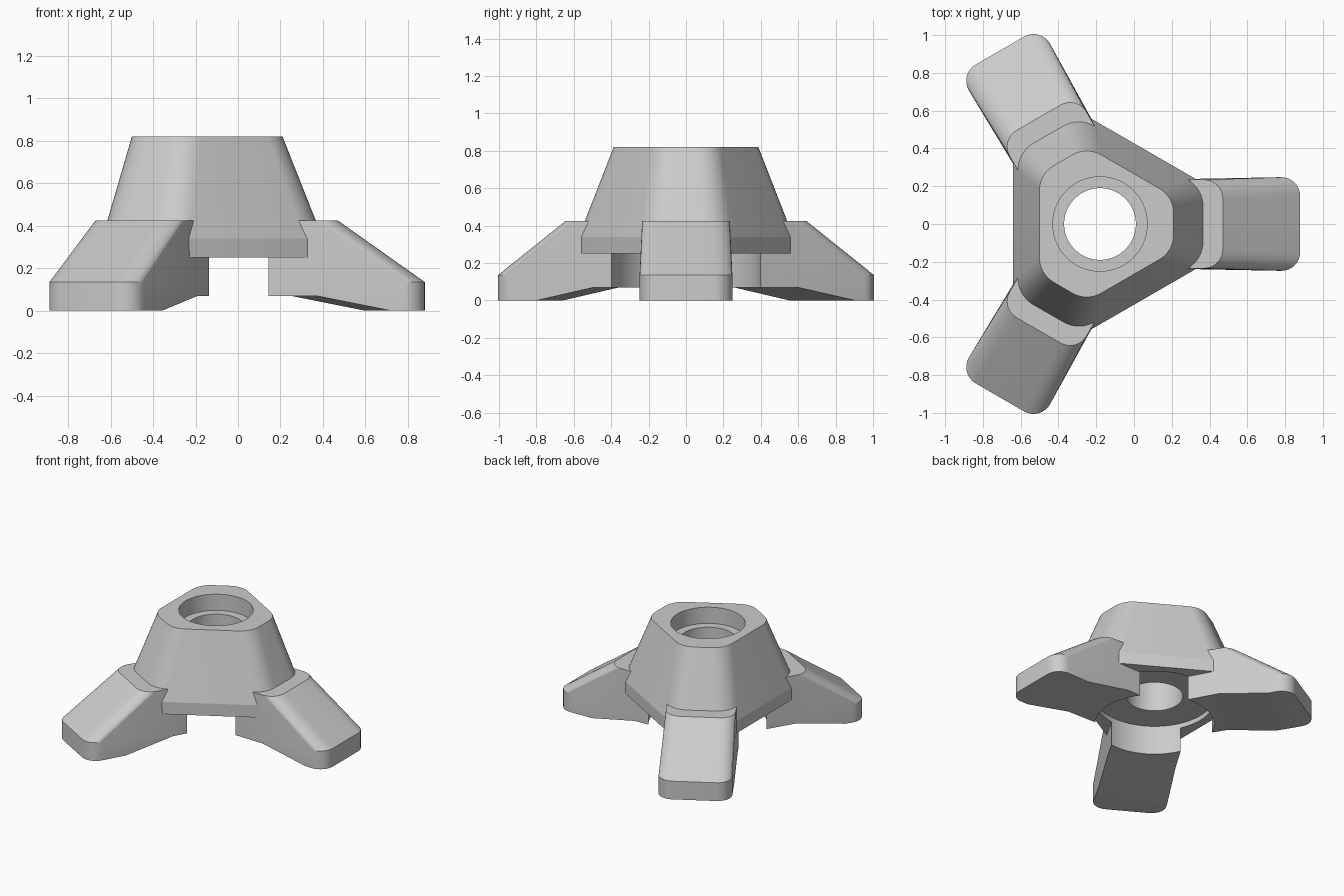
import bpy, bmesh, math
from mathutils import Vector, Matrix

AXIS_X = -0.18          # hub axis position
LEG_ANGLES = {"left_leg": 0, "back_right_leg": 120, "front_right_leg": 240}

if "Cube" in bpy.data.objects:
    bpy.data.objects.remove(bpy.data.objects["Cube"], do_unlink=True)

grey = bpy.data.materials.new("light_grey")
grey.use_nodes = True
colour = (0.6, 0.6, 0.6, 1)
grey.diffuse_color = colour
bsdf = next(n for n in grey.node_tree.nodes if n.type == 'BSDF_PRINCIPLED')
bsdf.inputs["Base Color"].default_value = colour


def rounded(corners, z, steps=8):
    """Outline at height z; corners are (x, y, fillet radius), counter-clockwise."""
    pts, n = [], len(corners)
    for i, (x, y, r) in enumerate(corners):
        p = Vector((x, y))
        if r == 0:
            pts.append((x, y, z))
            continue
        a = (Vector(corners[i - 1][:2]) - p).normalized()
        b = (Vector(corners[(i + 1) % n][:2]) - p).normalized()
        half = a.angle(b) / 2
        centre = p + (a + b).normalized() * r / math.sin(half)
        start = p + a * r / math.tan(half) - centre
        turn = math.pi - 2 * half
        for k in range(steps + 1):
            q = centre + Matrix.Rotation(turn * k / steps, 2) @ start
            pts.append((q.x, q.y, z))
    return pts


def loft(name, rings):
    """Closed solid skinned through rings of equal point count."""
    bm = bmesh.new()
    rows = [[bm.verts.new(p) for p in ring] for ring in rings]
    n = len(rows[0])
    bm.faces.new(rows[0][::-1])
    bm.faces.new(rows[-1])
    for low, high in zip(rows, rows[1:]):
        for i in range(n):
            j = (i + 1) % n
            bm.faces.new((low[i], low[j], high[j], high[i]))
    bmesh.ops.recalc_face_normals(bm, faces=bm.faces)
    mesh = bpy.data.meshes.new(name)
    bm.to_mesh(mesh)
    bm.free()
    mesh.materials.append(grey)
    ob = bpy.data.objects.new(name, mesh)
    bpy.context.collection.objects.link(ob)
    return ob


def cylinder(r, z0, z1, n=72):
    ring = [(r * math.cos(math.tau * i / n), r * math.sin(math.tau * i / n)) for i in range(n)]
    return loft("cutter", [[(x, y, z) for x, y in ring] for z in (z0, z1)])


def activate(ob):
    bpy.ops.object.select_all(action='DESELECT')
    ob.select_set(True)
    bpy.context.view_layer.objects.active = ob


def cut(ob, cutter):
    mod = ob.modifiers.new("cut", 'BOOLEAN')
    mod.operation, mod.solver, mod.object = 'DIFFERENCE', 'EXACT', cutter
    activate(ob)
    bpy.ops.object.modifier_apply(modifier=mod.name)
    bpy.data.objects.remove(cutter, do_unlink=True)


def finish(ob):
    activate(ob)
    bpy.ops.object.shade_smooth_by_angle(angle=math.radians(14))


def hub_outline(side, tip, r, z):
    """Triangle with three cut-off tips and rounded corners."""
    half = (side - tip / 2) / math.cos(math.radians(30))
    corners = []
    for a in LEG_ANGLES.values():
        rot = Matrix.Rotation(math.radians(a), 2)
        for s in (-half, half):
            corners.append((*(rot @ Vector((tip, s))), r))
    return rounded(corners, z)


# Hub: tapered body with a short upright skirt
hub = loft("hub", [hub_outline(0.46, 0.58, 0.17, 0.25),
                   hub_outline(0.46, 0.58, 0.17, 0.34),
                   hub_outline(0.32, 0.39, 0.15, 0.82)])
cut(hub, cylinder(0.19, 0.1, 1))       # through bore
cut(hub, cylinder(0.25, 0.70, 1))      # top recess
cut(hub, cylinder(0.40, 0.1, 0.285))   # underside recess
hub.location.x = AXIS_X
finish(hub)


def leg_outline(reach, width, z):
    return rounded([(0.2, -0.233, 0), (reach, -width, 0.1),
                    (reach, width, 0.1), (0.2, 0.233, 0)], z)


# Leg: upright foot, sloping back and flat shoulder
leg = loft("leg", [leg_outline(1.06, 0.25, 0), leg_outline(1.06, 0.25, 0.135),
                   leg_outline(0.65, 0.235, 0.425)])
cut(leg, cylinder(0.40, -0.1, 1))      # curved inner face
# Skewed ramp under the leg
ramp = [(0, -0.1), (1.34, -0.1), (0.49, 0.07), (0, 0.07)]
cut(leg, loft("cutter", [[(x - 0.25 * y, y, z) for x, z in ramp] for y in (-0.4, 0.4)]))
finish(leg)

# Three legs around the hub
for name, angle in LEG_ANGLES.items():
    ob = leg if angle == 0 else leg.copy()
    if angle:
        bpy.context.collection.objects.link(ob)
    ob.name = name
    ob.location.x = AXIS_X
    ob.rotation_euler.z = math.radians(angle)
